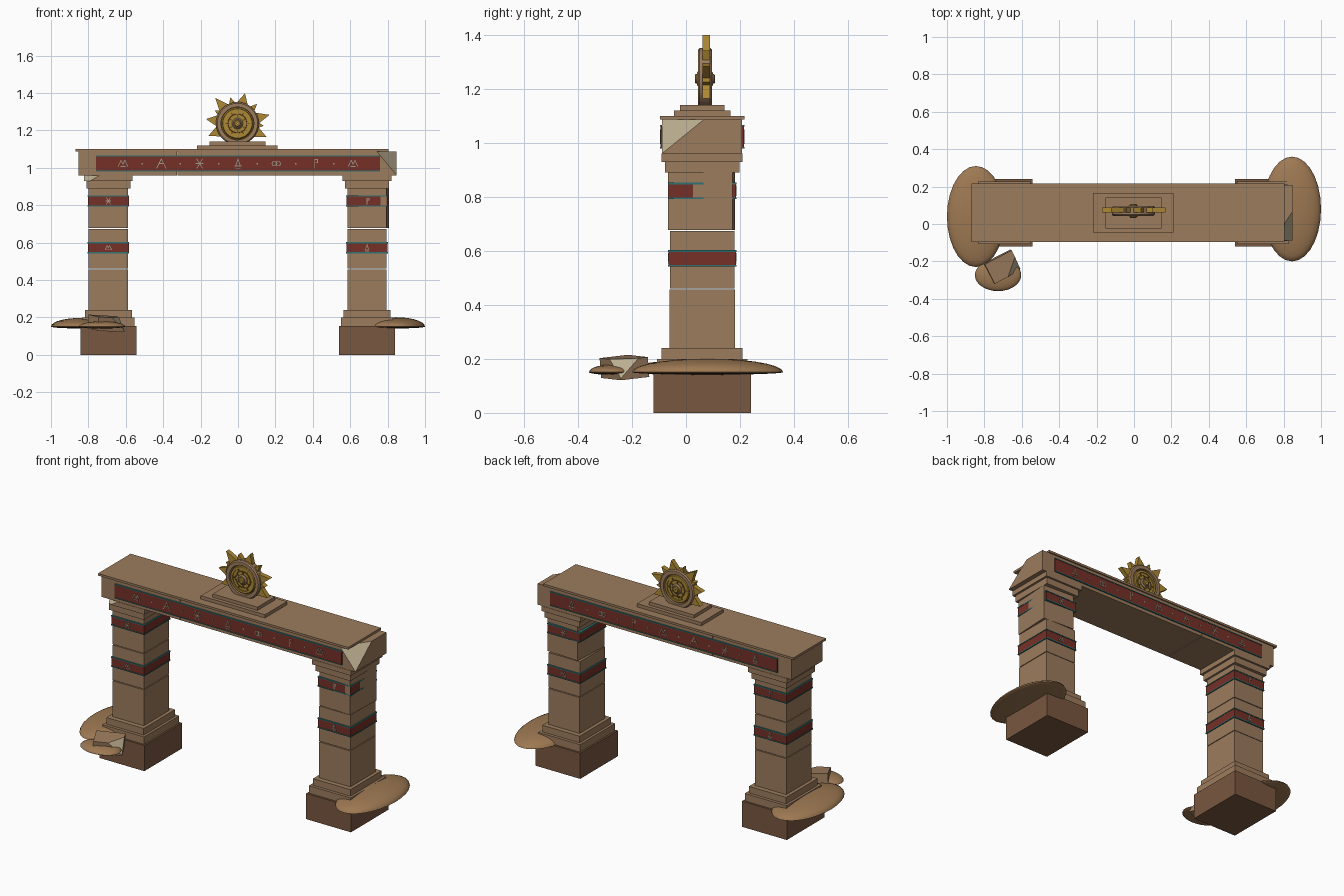
import bpy, bmesh, math
from mathutils import Vector, Matrix

if "Cube" in bpy.data.objects:
    bpy.data.objects.remove(bpy.data.objects["Cube"])


def material(name, rgb):
    m = bpy.data.materials.new(name)
    m.diffuse_color = (*rgb, 1)
    m.use_nodes = True
    m.node_tree.nodes["Principled BSDF"].inputs["Base Color"].default_value = m.diffuse_color
    return m


STONE = material("sandstone", (.33, .20, .11))
BASE = material("dark_stone", (.19, .095, .05))
CHIP = material("fresh_break", (.50, .42, .28))
SAND = material("sand", (.34, .19, .085))
RED = material("red_paint", (.18, .03, .02))
TEAL = material("teal_paint", (.03, .17, .17))
GLYPH = material("pale_inlay", (.35, .33, .25))
GOLD = material("gold", (.42, .25, .035))
DARK = material("dark_gold", (.16, .09, .02))
YC = .06  # depth centre of the gateway


def finish(name, bm, *mats, smooth=False):
    bmesh.ops.recalc_face_normals(bm, faces=bm.faces)
    me = bpy.data.meshes.new(name)
    bm.to_mesh(me)
    bm.free()
    for m in mats:
        me.materials.append(m)
    ob = bpy.data.objects.new(name, me)
    bpy.context.collection.objects.link(ob)
    if smooth:
        bpy.context.view_layer.objects.active = ob
        ob.select_set(True)
        bpy.ops.object.shade_smooth_by_angle(angle=math.radians(40))
        ob.select_set(False)
    return ob


def chip(bm, a, b, c, outside):
    """Cut a corner off along the plane a-b-c and cap it with the break material."""
    a, b, c = Vector(a), Vector(b), Vector(c)
    n = (b - a).cross(c - a).normalized()
    if n.dot(Vector(outside) - a) < 0:
        n = -n
    cut = bmesh.ops.bisect_plane(bm, geom=bm.verts[:] + bm.edges[:] + bm.faces[:],
                                 plane_co=a, plane_no=n, clear_outer=True)["geom_cut"]
    edges = [e for e in cut if isinstance(e, bmesh.types.BMEdge)]
    if edges:
        for f in bmesh.ops.edgeloop_fill(bm, edges=edges)["faces"]:
            f.material_index = 1


def box(name, center, size, mat, turn=0, cut=None):
    bm = bmesh.new()
    M = Matrix.Translation(center) @ Matrix.Rotation(turn, 4, 'Z') @ Matrix.Diagonal((*size, 1))
    bmesh.ops.create_cube(bm, size=1, matrix=M)
    if cut:
        chip(bm, *cut)
    return finish(name, bm, mat, CHIP)


def slab(name, x, hx, hy, z0, z1, mat, **kw):
    return box(name, (x, YC, (z0 + z1) / 2), (2 * hx, 2 * hy, z1 - z0), mat, **kw)


# Inlay signs as strokes (u0, v0, u1, v1)
def ring(cu, r):
    p = [(cu + r * math.cos(i * math.pi / 3), r * math.sin(i * math.pi / 3)) for i in range(7)]
    return [(*p[i], *p[i + 1]) for i in range(6)]


SIGNS = [
    [(-1, -.6, -.4, .7), (-.4, .7, 0, -.1), (0, -.1, .4, .7), (.4, .7, 1, -.6), (-.5, -.6, .5, -.6)],
    [(-1, -1, 0, 1), (0, 1, 1, -1), (-.5, 0, .5, 0)],
    [(-.6, 1, .6, -1), (.6, 1, -.6, -1), (-.8, 0, .8, 0)],
    [(-.5, -.5, 0, 1), (0, 1, .5, -.5), (-.7, -.5, .7, -.5), (-.5, -1, .5, -1)],
    ring(-.4, .55) + ring(.4, .55),
    [(0, -1, 0, .9), (0, .9, .6, .9), (.6, .9, .6, .2), (.6, .2, 0, .2)],
]


def sign(bm, kind, x, y, z, s, side):
    """side = 1 on the front, -1 on the back (mirrored so it reads the same way)"""
    for u0, v0, u1, v1 in SIGNS[kind]:
        d = Vector((side * (u1 - u0), 0, v1 - v0)) * s
        mid = Vector((x + side * s * (u0 + u1) / 2, y, z + s * (v0 + v1) / 2))
        M = (Matrix.Translation(mid) @ Matrix.Rotation(-math.atan2(d.z, d.x), 4, 'Y')
             @ Matrix.Diagonal((d.length + .003, .004, .004, 1)))
        bmesh.ops.create_cube(bm, size=1, matrix=M)


# Two pillars
for side, px in (("left", -.693), ("right", .69)):
    slab(side + "_foundation", px, .15, .18, 0, .155, BASE)
    slab(side + "_plinth_lower", px, .14, .168, .155, .2, STONE)
    slab(side + "_plinth_upper", px, .125, .15, .2, .24, STONE)
    slab(side + "_drum_low", px, .105, .121, .24, .457, STONE)
    slab(side + "_drum_mid", px, .105, .119, .461, .673, STONE)
    top = slab(side + "_drum_top", px, .105, .119, .677, .89, STONE)
    if side == "right":  # this block has shifted and hides part of its painted band
        top.data.transform(Matrix.Translation((px + .006, YC - .002, 0))
                           @ Matrix.Rotation(math.radians(-2.9), 4, 'Z')
                           @ Matrix.Translation((-px, -YC, 0)))
    slab(side + "_capital_neck", px, .117, .138, .89, .93, STONE)
    corner = ((-.74, -.09, .96), (-.79, -.09, .93), (-.818, -.02, .96), (-.82, -.09, .96))
    slab(side + "_capital_top", px, .13, .15, .93, .96, STONE,
         cut=corner if side == "left" else None)
    bm = bmesh.new()
    for z, k in ((.5725, 0), (.8225, 2)):
        slab(side + "_painted_band", px, .1095, .1245, z - .026, z + .026, RED)
        for dz in (-.027, .027):
            slab(side + "_band_edge", px, .1115, .1265, z + dz - .003, z + dz + .003, TEAL)
        k += (side == "right") * 3
        sign(bm, k, px, YC - .1255, z, .017, 1)
        sign(bm, (k + 3) % 6, px, YC + .1255, z, .017, -1)
    finish(side + "_band_signs", bm, GLYPH)

# Lintel in two blocks, front right corner broken away
break_cut = ((.85, .07, 1.087), (.85, -.08, .965), (.745, -.085, 1.087), (.85, -.09, 1.09))
slab("lintel_short_block", (-.852 - .327) / 2, (.852 - .327) / 2, .148, .96, 1.087, STONE)
slab("lintel_long_block", (.848 - .323) / 2, (.848 + .323) / 2, .148, .96, 1.087, STONE, cut=break_cut)
slab("cornice", (-.87 + .805) / 2, (.87 + .805) / 2, .156, 1.087, 1.1, STONE)

# Painted frieze on both faces
for side, label, first in ((1, "front", 0), (-1, "back", 3)):
    y = YC - side * .148
    cut = break_cut if side == 1 else None
    box(label + "_frieze", (0, y, 1.0225), (1.52, .012, .078), RED, cut=cut)
    for z in (.982, 1.063):
        box(label + "_frieze_edge", (0, y, z), (1.52, .016, .005), TEAL, cut=cut)
    bm = bmesh.new()
    for i in range(7):
        x = side * (i - 3) * .205
        sign(bm, (first + i) % 6, x, y - side * .0065, 1.0225, .025, side)
        if i < 6:
            bmesh.ops.create_cube(bm, size=.008, matrix=Matrix.Translation(
                (x + side * .1025, y - side * .004, 1.0225)))
    finish(label + "_frieze_signs", bm, GLYPH)

# Stepped stand for the sun disc
slab("sun_stand_lower", -.003, .215, .105, 1.1, 1.12, STONE)
slab("sun_stand_upper", -.003, .15, .083, 1.12, 1.14, STONE)

# Sun disc, turned around the y axis
SUN = Vector((-.003, .07, 1.237))


def lathe(name, pts, mat, n=32):
    bm = bmesh.new()
    rows = []
    for i in range(n):
        a = 2 * math.pi * i / n
        rows.append([bm.verts.new(SUN + Vector((r * math.cos(a), y, r * math.sin(a)))) for r, y in pts])
    for i in range(n):
        A, B = rows[i], rows[(i + 1) % n]
        for j in range(len(pts)):
            k = (j + 1) % len(pts)
            bm.faces.new((A[j], A[k], B[k], B[j]))
    return finish(name, bm, mat, smooth=True)


def hoop(name, r0, r1, h, mat):
    b = (r1 - r0) * .25
    lathe(name, [(r0, -h), (r1 - b, -h), (r1, -h + b), (r1, h - b), (r1 - b, h), (r0, h)], mat)


hoop("sun_stone_rim", .088, .115, .026, STONE)
hoop("sun_gold_plate", .002, .09, .018, GOLD)
hoop("sun_gold_ring", .066, .082, .024, GOLD)
hoop("sun_dark_ring", .046, .052, .021, DARK)
hoop("sun_stone_hub", .002, .03, .03, STONE)
hoop("sun_gold_hub", .002, .018, .037, GOLD)

# Small radial marks on the plate
bm = bmesh.new()
for i in range(12):
    M = (Matrix.Translation(SUN) @ Matrix.Rotation(i * math.pi / 6, 4, 'Y')
         @ Matrix.Translation((.04 if i % 2 else .059, 0, 0)) @ Matrix.Diagonal((.012, .044, .007, 1)))
    bmesh.ops.create_cube(bm, size=1, matrix=M)
finish("sun_marks", bm, DARK)

# Rays: (angle, tip radius), the lower ones are lost
bm = bmesh.new()
for deg, tip in ((15, .178), (45, .148), (76, .167), (105, .145), (131, .182),
                 (150, .14), (172, .17), (203, .168), (-25, .172), (-5, .14)):
    w = .034 if tip > .16 else .022
    R = Matrix.Translation(SUN + Vector((0, .005, 0))) @ Matrix.Rotation(-math.radians(deg), 4, 'Y')
    f, b = [[bm.verts.new(R @ Vector(p)) for p in ((.1, y, -w), (tip, y, 0), (.1, y, w))]
            for y in (-.014, .014)]
    bm.faces.new(f)
    bm.faces.new(b[::-1])
    for i in range(3):
        j = (i + 1) % 3
        bm.faces.new((f[i], b[i], b[j], f[j]))
finish("sun_rays", bm, GOLD)

# Drifted sand: domes with a shallow underside
for name, x, y, rx, ry, h in (("sand_left", -.845, .04, .155, .27, .046),
                              ("sand_right", .845, .08, .155, .28, .05),
                              ("sand_small", -.727, -.273, .124, .086, .028)):
    bm = bmesh.new()
    bmesh.ops.create_uvsphere(bm, u_segments=28, v_segments=14, radius=1)
    for v in bm.verts:
        v.co = (x + rx * v.co.x, y + ry * v.co.y, .151 + v.co.z * (h if v.co.z > 0 else .01))
    finish(name, bm, SAND, smooth=True)

# Fallen block with a broken corner
bm = bmesh.new()
bmesh.ops.create_cube(bm, size=1, matrix=Matrix.Diagonal((.162, .118, .074, 1)))
chip(bm, (.081, .02, .037), (.0, -.059, .037), (.081, -.059, -.03), (.081, -.059, .037))
bm.transform(Matrix.Translation((-.703, -.228, .168)) @ Matrix.Rotation(math.radians(27), 4, 'Z')
             @ Matrix.Rotation(math.radians(6), 4, 'X') @ Matrix.Rotation(math.radians(3), 4, 'Y'))
finish("fallen_block", bm, STONE, CHIP)
